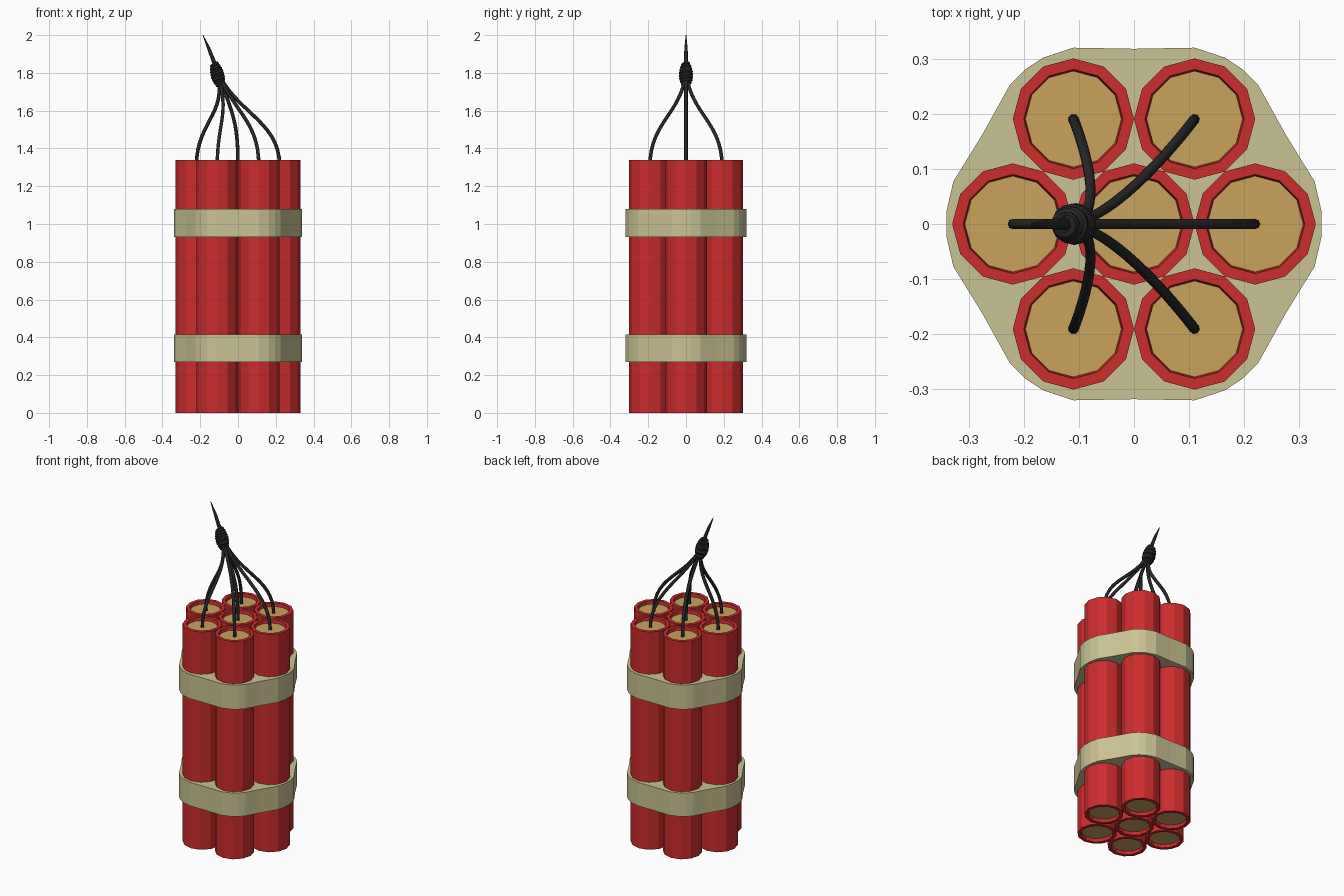
import bpy, bmesh, math
from mathutils import Vector

if "Cube" in bpy.data.objects:
    bpy.data.objects.remove(bpy.data.objects["Cube"])


def material(name, rgb):
    m = bpy.data.materials.new(name)
    m.diffuse_color = (*rgb, 1)
    m.use_nodes = True
    m.node_tree.nodes["Principled BSDF"].inputs["Base Color"].default_value = m.diffuse_color
    return m


RED = material("red_paper", (0.60, 0.025, 0.025))
TAN = material("tan_filling", (0.58, 0.37, 0.11))
TAPE = material("tape", (0.58, 0.55, 0.29))
BLACK = material("black_cord", (0.02, 0.02, 0.02))


def finish(bm, name, mat):
    bmesh.ops.recalc_face_normals(bm, faces=bm.faces[:])
    me = bpy.data.meshes.new(name)
    bm.to_mesh(me)
    bm.free()
    me.materials.append(mat)
    ob = bpy.data.objects.new(name, me)
    bpy.context.collection.objects.link(ob)
    return ob


def lathe(name, profile, centre, mat, sides=12, closed=False):
    """Revolve (radius, z) points; closed joins the ends, otherwise they are capped."""
    bm = bmesh.new()
    rings = []
    for r, z in profile:
        rings.append([bm.verts.new((centre[0] + r * math.cos(a), centre[1] + r * math.sin(a), z))
                      for a in (2 * math.pi * i / sides for i in range(sides))])
    pairs = list(zip(rings, rings[1:]))
    if closed:
        pairs.append((rings[-1], rings[0]))
    else:
        bm.faces.new(rings[0])
        bm.faces.new(rings[-1])
    for a, b in pairs:
        for i in range(sides):
            j = (i + 1) % sides
            bm.faces.new((a[i], a[j], b[j], b[i]))
    return finish(bm, name, mat)


def cord(name, points, radius, radii=None, res=2):
    """Round cord along a list of points, turned into a mesh."""
    cu = bpy.data.curves.new(name, "CURVE")
    cu.dimensions = "3D"
    cu.bevel_depth = radius
    cu.bevel_resolution = res
    cu.use_fill_caps = True
    sp = cu.splines.new("POLY")
    sp.points.add(len(points) - 1)
    for i, p in enumerate(points):
        sp.points[i].co = (*p, 1)
        sp.points[i].radius = radii[i] if radii else 1
    cu.materials.append(BLACK)
    ob = bpy.data.objects.new(name, cu)
    bpy.context.collection.objects.link(ob)
    bpy.ops.object.select_all(action="DESELECT")
    ob.select_set(True)
    bpy.context.view_layer.objects.active = ob
    bpy.ops.object.convert(target="MESH")
    bpy.ops.object.shade_smooth_by_angle(angle=math.radians(50))
    return bpy.context.object


# Sticks: one in the middle, six around it
H, R, RI, D = 1.34, 0.11, 0.09, 0.02
centres = [(0, 0)] + [(0.22 * math.cos(k * math.pi / 3), 0.22 * math.sin(k * math.pi / 3))
                      for k in range(6)]
for n, c in enumerate(centres):
    lathe(f"stick_tube_{n}", [(R, 0), (R, H), (RI, H), (RI - 0.003, H - D), (RI - 0.003, D), (RI, 0)],
          c, RED, closed=True)
    lathe(f"stick_filling_{n}", [(RI - 0.003, D), (RI - 0.003, H - D)], c, TAN)

# Tape bands: one quadrant of the outline, mirrored to four
quad = [(0.34, 0.025), (0.328, 0.077), (0.275, 0.163), (0.225, 0.253),
        (0.198, 0.28), (0.165, 0.302), (0.11, 0.32)]
half = quad + [(0, 0.318)] + [(-x, y) for x, y in reversed(quad)]
outline = half + [(x, -y) for x, y in reversed(half)]
for name, z0, z1 in (("lower_band", 0.27, 0.415), ("upper_band", 0.93, 1.08)):
    bm = bmesh.new()
    face = bm.faces.new([bm.verts.new((x, y, z0)) for x, y in outline])
    top = bmesh.ops.extrude_face_region(bm, geom=[face], use_keep_orig=True)["geom"]
    bmesh.ops.translate(bm, vec=(0, 0, z1 - z0),
                        verts=[v for v in top if isinstance(v, bmesh.types.BMVert)])
    finish(bm, name, TAPE)

# Fuses: rise from each stick and gather under the knot
knot = Vector((-0.10, 0, 1.77))
for n, (x, y) in enumerate(centres):
    off = Vector((x - knot.x, y, 0))
    p0 = Vector((x, y, H - D - 0.01))
    p1 = Vector((x, y, 1.53))
    p2 = Vector((-0.045, 0, 1.58)) + off * 0.2
    p3 = knot + off * 0.03
    pts = []
    for i in range(15):
        t = i / 14
        s = 1 - t
        pts.append(p0 * s**3 + p1 * 3 * s * s * t + p2 * 3 * s * t * t + p3 * t**3)
    cord(f"fuse_{n}", pts, 0.0095)

# Knot: coiled cord wound around a leaning core
a, b = Vector((-0.094, 0, 1.735)), Vector((-0.125, 0, 1.85))
axis = (b - a).normalized()
u = Vector((0, 1, 0))
v = axis.cross(u)
turns, steps = 8, 14
coil = []
for i in range(turns * steps + 1):
    t = i / (turns * steps)
    r = 0.013 + 0.016 * math.sin(math.pi * t ** 0.9) ** 0.8 if 0 < t < 1 else 0.013
    ang = 2 * math.pi * i / steps
    coil.append(a.lerp(b, t) + (u * math.cos(ang) + v * math.sin(ang)) * r)
cord("knot_coil", coil, 0.0095, res=1)
cord("knot_core", [a.lerp(b, t) for t in (0, 0.25, 0.5, 0.75, 1)], 0.028,
     [0.5, 0.85, 1, 0.85, 0.45])

# Tail: tapered end of the fuse
tail = [(-0.115, 0, 1.82), (-0.128, 0, 1.86), (-0.155, 0, 1.93), (-0.186, 0, 2.0)]
cord("fuse_tail", tail, 0.011, [1.1, 1, 0.8, 0.15])
